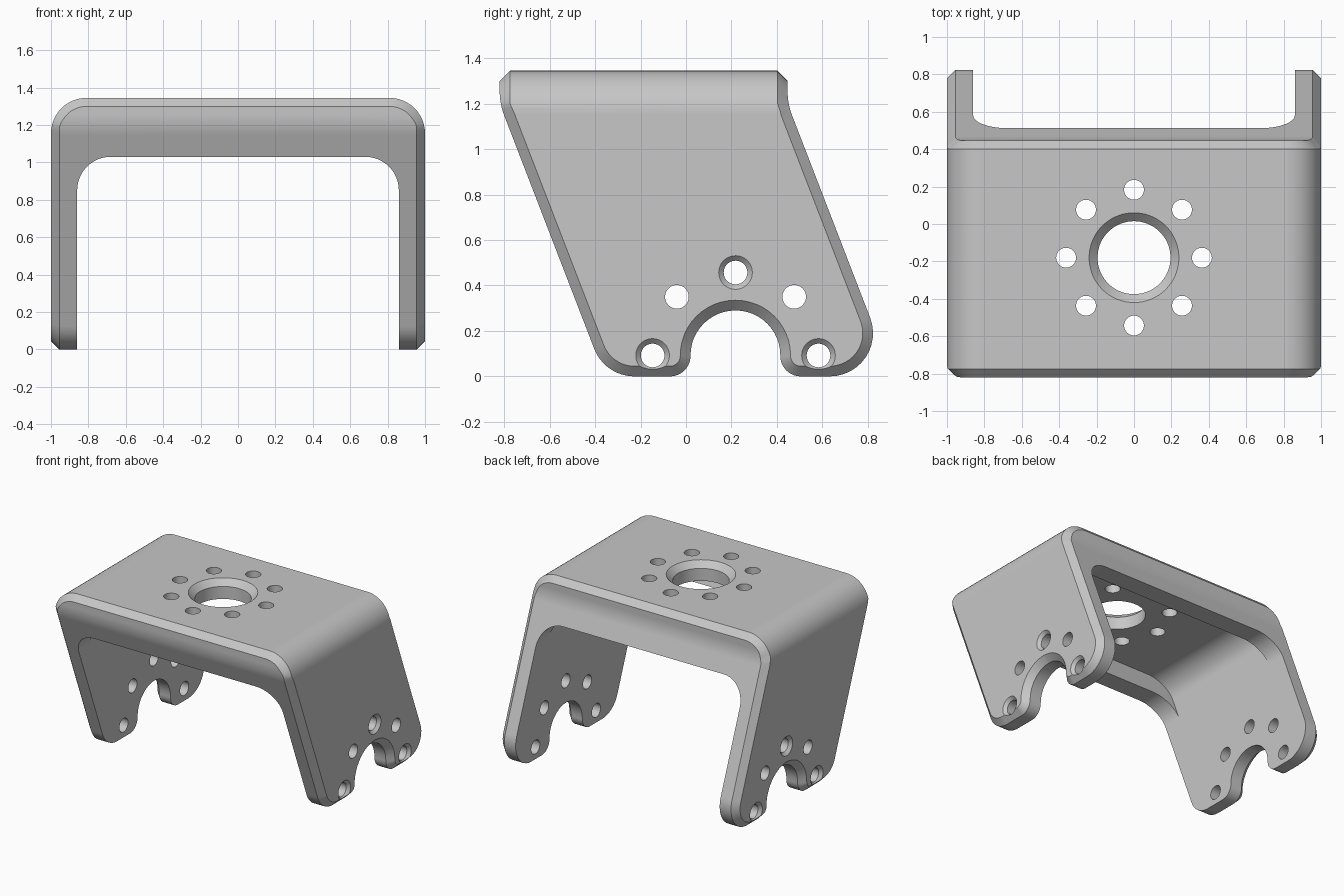
import bpy, bmesh
from math import cos, sin, pi, tan, radians
from mathutils import Vector

if "Cube" in bpy.data.objects:
    bpy.data.objects.remove(bpy.data.objects["Cube"])

TOP, WALL, CHAMFER, SLOPE = 1.345, 0.14, 0.045, 0.386
FRONT, BACK, BEND = -0.82, 0.447, 1.2


def rounded(corners, steps=12):
    """Closed 2D outline from (u, v, radius) corners, with filleted corners."""
    out = []
    for i, (u, v, r) in enumerate(corners):
        p = Vector((u, v))
        if r == 0:
            out.append(p)
            continue
        a = (Vector(corners[i - 1][:2]) - p).normalized()
        b = (Vector(corners[(i + 1) % len(corners)][:2]) - p).normalized()
        half = a.angle(b) / 2
        centre = p + (a + b).normalized() * (r / sin(half))
        start, end = p + a * (r / tan(half)) - centre, p + b * (r / tan(half)) - centre
        sweep = start.angle(end)
        for k in range(steps + 1):
            t = k / steps
            out.append(centre + (start * sin((1 - t) * sweep) + end * sin(t * sweep)) / sin(sweep))
    return out


def inset(points, distance):
    """Outline moved inward by a distance, with mitred corners."""
    n = len(points)
    area = sum(points[i - 1].x * points[i].y - points[i].x * points[i - 1].y for i in range(n))
    turn = 1 if area > 0 else -1
    out = []
    for i, p in enumerate(points):
        d1 = (p - points[i - 1]).normalized()
        d2 = (points[(i + 1) % n] - p).normalized()
        n1, n2 = Vector((-d1.y, d1.x)) * turn, Vector((-d2.y, d2.x)) * turn
        out.append(p + (n1 + n2) * (distance / (1 + n1.dot(n2))))
    return out


def loft(name, rings, strip_caps=False):
    """Closed solid through equally long rings; strip caps follow a bent end."""
    bm = bmesh.new()
    loops = [[bm.verts.new(p) for p in ring] for ring in rings]
    n = len(loops[0])
    for a, b in zip(loops, loops[1:]):
        for i in range(n):
            j = (i + 1) % n
            bm.faces.new((a[i], a[j], b[j], b[i]))
    for cap in (loops[0][::-1], loops[-1]):
        if strip_caps:
            for i in range(n // 2 - 1):
                bm.faces.new((cap[i], cap[i + 1], cap[n - 2 - i], cap[n - 1 - i]))
        else:
            bm.faces.new(cap)
    bmesh.ops.recalc_face_normals(bm, faces=bm.faces)
    mesh = bpy.data.meshes.new(name)
    bm.to_mesh(mesh)
    bm.free()
    obj = bpy.data.objects.new(name, mesh)
    bpy.context.collection.objects.link(obj)
    return obj


def combine(target, tool, operation="DIFFERENCE"):
    """Apply a boolean and remove the tool."""
    tool.hide_render = True
    mod = target.modifiers.new("cut", "BOOLEAN")
    mod.operation, mod.object, mod.solver = operation, tool, "MANIFOLD"
    bpy.context.view_layer.objects.active = target
    bpy.ops.object.modifier_apply(modifier=mod.name)
    bpy.data.objects.remove(tool)


def drill(target, origin, axis, radius, sink=0.0, segments=48):
    """Drill a hole inward along -axis, with an optional countersink."""
    axis = Vector(axis)
    side = Vector((0, 1, 0))
    up = axis.cross(side)
    over = 0.02
    profile = [(radius + sink + over, over), (radius, -sink)] if sink else [(radius, over)]
    rings = []
    for r, d in profile + [(radius, -0.25)]:
        rings.append([Vector(origin) + axis * d + (side * cos(a) + up * sin(a)) * r
                      for a in (2 * pi * k / segments for k in range(segments))])
    combine(target, loft("drill", rings))


def lean(z):
    """How far the legs have moved back at a height."""
    return SLOPE * max(0, BEND - z)


# Leaning side outline with the shaft notch, chamfered at both outer faces
side_outline = rounded([
    (FRONT, 1.6, 0), (FRONT, BEND, 0.3), (-0.357, 0, 0.19), (0.02, 0, 0.09),
    (0.02, 0.29, 0.197), (0.415, 0.29, 0.197), (0.415, 0, 0.09),
    (0.91, 0, 0.19), (BACK, BEND, 0.3), (BACK, 1.6, 0)])
over = 0.01
side_rings = []
for x, depth in ((-1 - over, CHAMFER + over), (CHAMFER - 1, 0),
                 (1 - CHAMFER, 0), (1 + over, CHAMFER + over)):
    side_rings.append([(x, p.x, p.y) for p in inset(side_outline, depth)])
bracket = loft("bracket", side_rings)

# Rounded outer skin, chamfered along its front and back rim
skin = rounded([(-1, -0.3, 0), (-1, TOP, 0.19), (1, TOP, 0.19), (1, -0.3, 0)])
skin_rings = []
for y, depth in ((FRONT - over, CHAMFER + over), (FRONT + CHAMFER, 0),
                 (BACK - CHAMFER, 0), (BACK + over, CHAMFER + over)):
    skin_rings.append([(p.x, y + lean(p.y), p.y) for p in inset(skin, depth)])
combine(bracket, loft("skin", skin_rings, strip_caps=True), "INTERSECT")

# Opening between the legs
inner = 1 - WALL
opening = rounded([(-inner, -0.3, 0), (-inner, 1.03, 0.18), (inner, 1.03, 0.18), (inner, -0.3, 0)])
combine(bracket, loft("opening", [[(p.x, y, p.y) for p in opening] for y in (-1.3, 1.3)]))

# Pocket under the top plate, leaving a rib along the front and the back
w, ceiling = inner - 0.001, TOP - WALL
pocket = rounded([(-w, 0.6, 0), (-w, ceiling, 0.17), (w, ceiling, 0.17), (w, 0.6, 0)])
combine(bracket, loft("pocket", [[(p.x, y + SLOPE * (BEND - p.y), p.y) for p in pocket]
                                 for y in (FRONT + 0.15, BACK - 0.15)]))

# Top bore and its bolt circle
drill(bracket, (0, -0.18, TOP), (0, 0, 1), 0.195, CHAMFER, 72)
for k in range(8):
    a = k * pi / 4
    drill(bracket, (0.363 * cos(a), -0.18 + 0.363 * sin(a), TOP), (0, 0, 1), 0.053)

# Leg holes around the notch, every second one countersunk
for s in (-1, 1):
    for k in range(5):
        a = k * pi / 4
        drill(bracket, (s, 0.218 + 0.365 * cos(a), 0.092 + 0.365 * sin(a)), (s, 0, 0),
              0.052, 0 if k % 2 else 0.022)

# Material and shading
grey = bpy.data.materials.new("plain grey")
grey.use_nodes = True
grey.diffuse_color = (0.57, 0.57, 0.57, 1)
grey.node_tree.nodes["Principled BSDF"].inputs["Base Color"].default_value = grey.diffuse_color
bracket.data.materials.clear()
bracket.data.materials.append(grey)
for face in bracket.data.polygons:
    face.material_index = 0
bpy.ops.object.select_all(action="DESELECT")
bracket.select_set(True)
bpy.context.view_layer.objects.active = bracket
bpy.ops.object.shade_smooth_by_angle(angle=radians(30))
weighted = bracket.modifiers.new("weighted normals", "WEIGHTED_NORMAL")
weighted.keep_sharp = True
